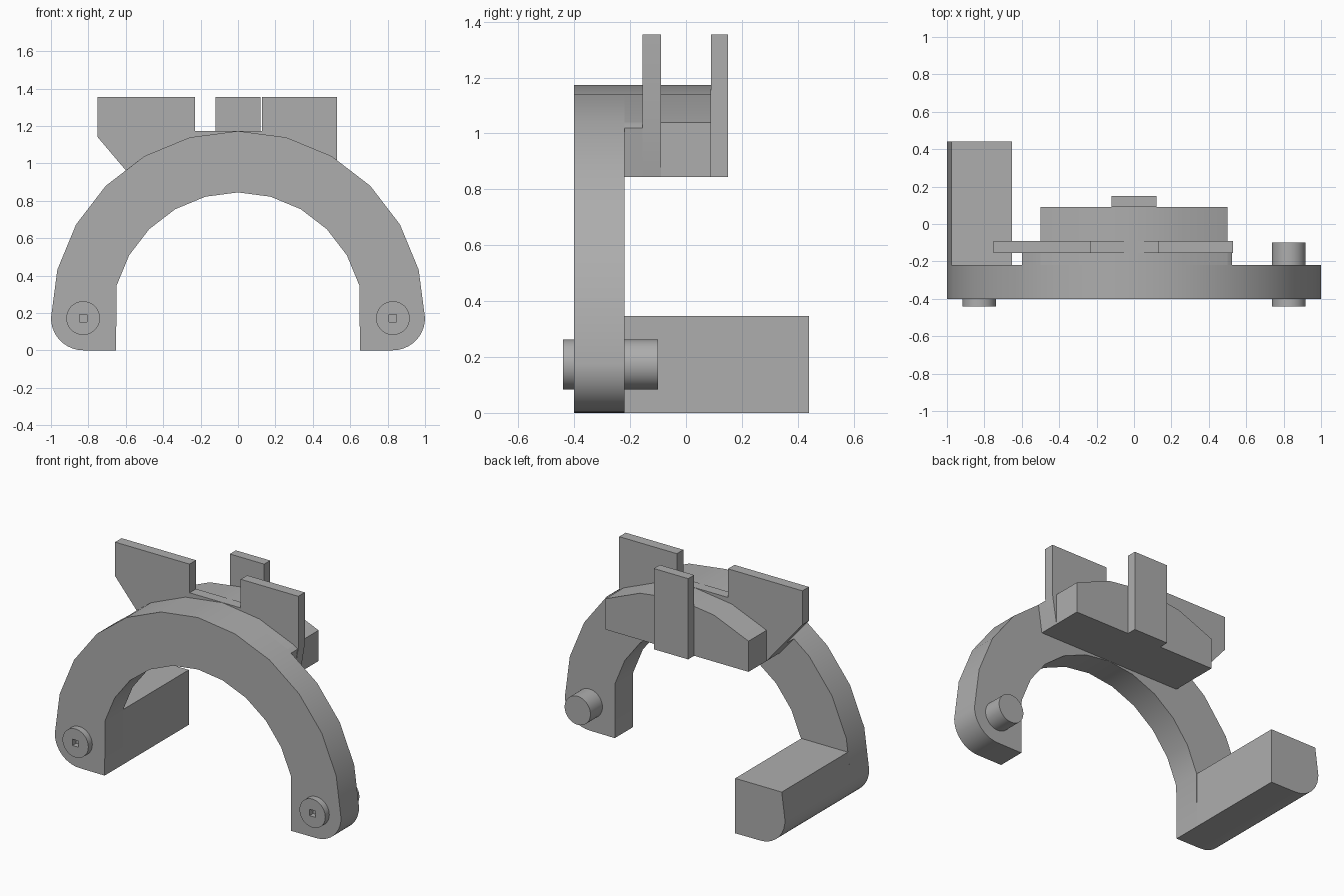
import bpy, bmesh
from math import sin, cos, pi, radians

if "Cube" in bpy.data.objects:
    bpy.data.objects.remove(bpy.data.objects["Cube"], do_unlink=True)

# Single material
grey = bpy.data.materials.new("plain_grey")
grey.use_nodes = True
colour = (0.42, 0.42, 0.42, 1)
grey.diffuse_color = colour
grey.node_tree.nodes["Principled BSDF"].inputs["Base Color"].default_value = colour

AXIS_Z, OUTER, INNER, PIN_X = 0.173, 1.0, 0.672, 0.828
FRONT, BACK, FLOOR = -0.4, -0.22, 0.845


def arc(cx, cz, r, start, end, steps):
    """Points (x, z) along an arc given in degrees."""
    angles = [radians(start + (end - start) * i / steps) for i in range(steps + 1)]
    return [(cx + r * cos(a), cz + r * sin(a)) for a in angles]


def extrude(name, profile, y0, y1):
    """Solid made by sweeping an (x, z) outline from y0 to y1."""
    bm = bmesh.new()
    face = bm.faces.new([bm.verts.new((x, y0, z)) for x, z in profile])
    swept = bmesh.ops.extrude_face_region(bm, geom=[face])["geom"]
    verts = [v for v in swept if isinstance(v, bmesh.types.BMVert)]
    bmesh.ops.translate(bm, verts=verts, vec=(0, y1 - y0, 0))
    bmesh.ops.recalc_face_normals(bm, faces=bm.faces)
    mesh = bpy.data.meshes.new(name)
    bm.to_mesh(mesh)
    bm.free()
    mesh.materials.append(grey)
    obj = bpy.data.objects.new(name, mesh)
    bpy.context.collection.objects.link(obj)
    bpy.ops.object.select_all(action='DESELECT')
    obj.select_set(True)
    bpy.context.view_layer.objects.active = obj
    bpy.ops.object.shade_smooth_by_angle(angle=radians(30))
    return obj


def rect(x0, x1, z0, z1):
    return [(x0, z0), (x1, z0), (x1, z1), (x0, z1)]


# Arch with rounded outer heels
right_heel = arc(-PIN_X, AXIS_Z, OUTER - PIN_X, 180, 270, 10)
left_heel = arc(PIN_X, AXIS_Z, OUTER - PIN_X, 270, 360, 10)
outline = (left_heel[:-1] + arc(0, AXIS_Z, OUTER, 0, 180, 12) + right_heel[1:]
           + [(-0.652, 0)] + arc(0, AXIS_Z, INNER, 165, 15, 10) + [(0.652, 0)])
extrude("arch", outline, FRONT, BACK)

# Foot running backwards from the right leg
foot_top = AXIS_Z + INNER * sin(radians(15))
foot = right_heel + [(-0.652, 0), (-0.652, foot_top), (-0.977, foot_top)]
extrude("right_foot", foot, BACK, 0.44)

# Crown block behind the arch, its top following the curve
crown_top = arc(0, AXIS_Z, OUTER, 60, 120, 4)
extrude("crown_block", [(0.5, FLOOR)] + crown_top + [(-0.5, FLOOR)], BACK, 0.09)
extrude("crown_shoulder", [(0.5, FLOOR), (0.525, 1.02)] + crown_top
        + [(-0.6, 0.963), (-0.5, FLOOR)], BACK, -0.12)

# Notched sight plate and the tab behind it
notch = AXIS_Z + OUTER + 0.001
plate = [(0.5, FLOOR), (0.53, 1.03), (0.53, 1.355), (0.127, 1.355), (0.127, notch),
         (-0.23, notch), (-0.23, 1.355), (-0.75, 1.355), (-0.75, 1.14), (-0.5, FLOOR)]
extrude("notched_plate", plate, -0.155, -0.09)
extrude("rear_tab", rect(-0.12, 0.12, FLOOR, 1.355), 0.09, 0.15)

# Pins with a square socket in the front end
for side, x, end in (("right", -PIN_X, -0.3), ("left", PIN_X, -0.1)):
    pin = extrude(side + "_pin", arc(x, AXIS_Z, 0.09, 0, 352.5, 47), -0.44, end)
    cutter = extrude("socket_cutter", rect(x - 0.02, x + 0.02, AXIS_Z - 0.02, AXIS_Z + 0.02),
                     -0.5, -0.405)
    cutter.hide_render = True
    cut = pin.modifiers.new("socket", 'BOOLEAN')
    cut.operation, cut.object, cut.solver = 'DIFFERENCE', cutter, 'EXACT'
    bpy.context.view_layer.objects.active = pin
    bpy.ops.object.modifier_apply(modifier=cut.name)
    bpy.data.objects.remove(cutter, do_unlink=True)
